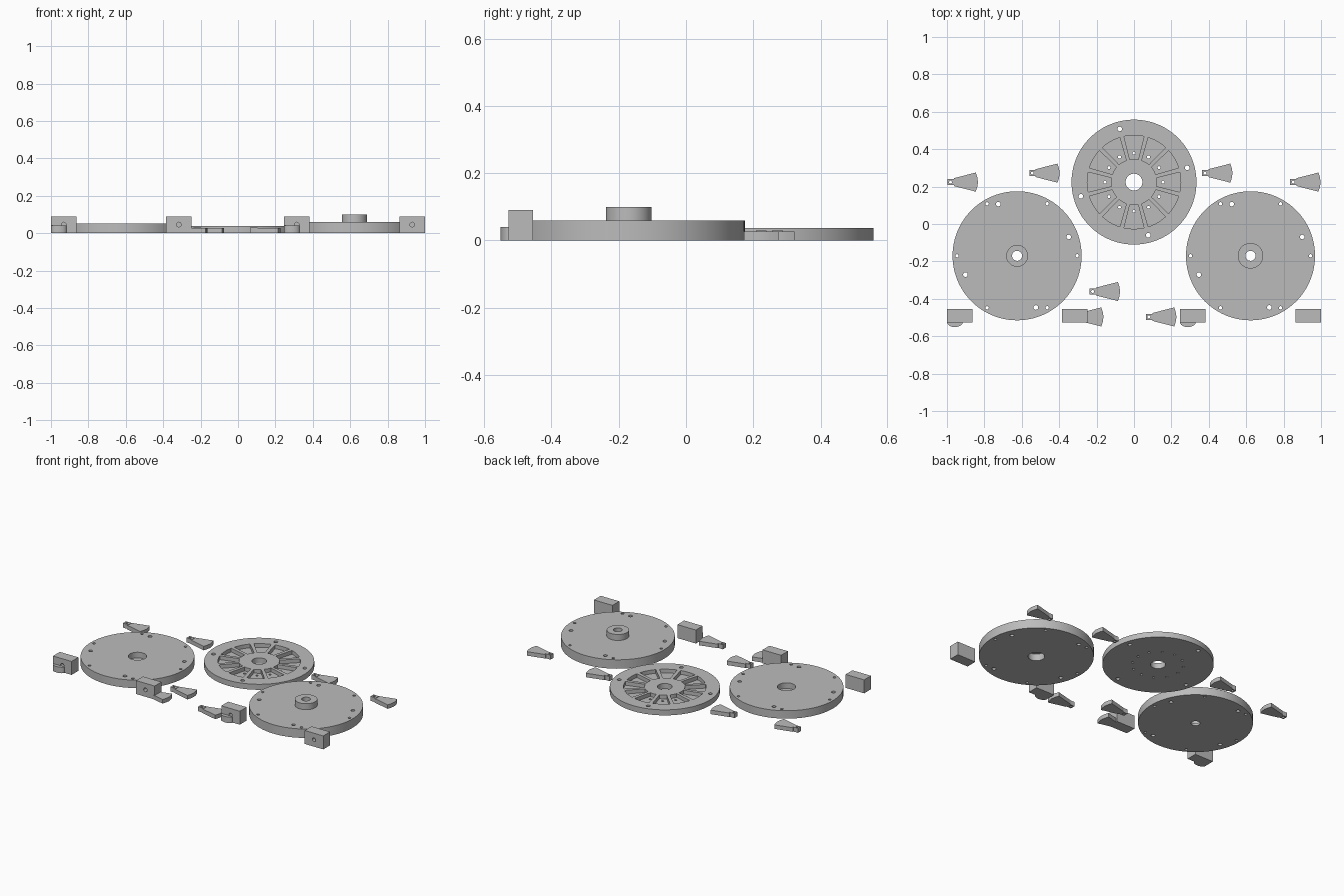
import bpy, bmesh
from math import sin, cos, pi, radians

cube = bpy.data.objects.get("Cube")
if cube:
    bpy.data.objects.remove(cube, do_unlink=True)

# One plain material for every part
grey = bpy.data.materials.new("plain_grey")
grey.use_nodes = True
grey.diffuse_color = (0.5, 0.5, 0.5, 1)
grey.node_tree.nodes["Principled BSDF"].inputs["Base Color"].default_value = (0.5, 0.5, 0.5, 1)


def circle(x, y, r, n=24):
    return [(x + r * cos(2 * pi * i / n), y + r * sin(2 * pi * i / n)) for i in range(n)]


def polar(r, degrees):
    return r * cos(radians(degrees)), r * sin(radians(degrees))


def prism(bm, outline, z0, z1):
    """Extrude a counter-clockwise outline from z0 to z1."""
    low = [bm.verts.new((x, y, z0)) for x, y in outline]
    high = [bm.verts.new((x, y, z1)) for x, y in outline]
    bm.faces.new(low[::-1])
    bm.faces.new(high)
    n = len(low)
    for i in range(n):
        j = (i + 1) % n
        bm.faces.new((low[i], low[j], high[j], high[i]))


def make(name, prisms, location=(0, 0, 0), turn=0):
    bm = bmesh.new()
    for p in prisms:
        prism(bm, *p)
    mesh = bpy.data.meshes.new(name)
    bm.to_mesh(mesh)
    bm.free()
    mesh.materials.append(grey)
    ob = bpy.data.objects.new(name, mesh)
    ob.location = location
    ob.rotation_euler.x = turn
    bpy.context.collection.objects.link(ob)
    return ob


def cut(ob, cutter):
    """Subtract the cutter for good, then discard it."""
    mod = ob.modifiers.new("cut", 'BOOLEAN')
    mod.operation, mod.solver, mod.object = 'DIFFERENCE', 'EXACT', cutter
    cutter.hide_render = True
    graph = bpy.context.evaluated_depsgraph_get()
    result = bpy.data.meshes.new_from_object(ob.evaluated_get(graph))
    ob.modifiers.clear()
    ob.data = result
    bpy.data.objects.remove(cutter, do_unlink=True)


def smooth(ob):
    bpy.ops.object.select_all(action='DESELECT')
    ob.select_set(True)
    bpy.context.view_layer.objects.active = ob
    bpy.ops.object.shade_smooth_by_angle(angle=radians(30))


# Bolt holes shared by both rotor plates
def bolt_holes():
    outer = [(circle(*polar(0.321, 60 * i), 0.009, 16), -0.1, 0.2) for i in range(6)]
    inner = [(circle(*polar(0.294, 20 + 90 * i), 0.0125, 16), -0.1, 0.2) for i in range(4)]
    return outer + inner


# Left rotor plate with a bearing seat sunk into its top
left_at = (-0.625, -0.17, 0)
left_rotor = make("left_rotor", [(circle(0, 0, 0.345, 96), 0, 0.053)], left_at)
cut(left_rotor, make("bolt_cutter", bolt_holes() + [(circle(0, 0, 0.027), -0.1, 0.2)], left_at))
cut(left_rotor, make("seat_cutter", [(circle(0, 0, 0.056, 40), 0.015, 0.2)], left_at))
smooth(left_rotor)

# Right rotor plate with a raised hub and a seat sunk into its underside
right_at = (0.623, -0.17, 0)
right_rotor = make("right_rotor", [(circle(0, 0, 0.345, 96), 0, 0.06)], right_at)
cut(right_rotor, make("bolt_cutter", bolt_holes() + [(circle(0, 0, 0.05, 40), -0.1, 0.2)], right_at))
hub = make("right_rotor_hub", [(circle(0, 0, 0.068, 48), 0.045, 0.1)], right_at)
cut(hub, make("shaft_cutter", [(circle(0, 0, 0.027), -0.1, 0.2)], right_at))
smooth(right_rotor)
smooth(hub)

# Stator ring with twelve open pockets separated by thin spokes
stator_at = (0, 0.224, 0)
stator = make("stator_ring", [(circle(0, 0, 0.334, 96), 0, 0.037)], stator_at)
pockets, pins = [], []
for i in range(12):
    a = 30 * i
    rim = [polar(0.25, a + t * 12.3 / 4) for t in range(-4, 5)]
    root = [polar(0.123, a + t * 10.5 / 2) for t in range(2, -3, -1)]
    pockets.append((rim + root, 0.012, 0.1))
    pins.append((circle(*polar(0.155, a), 0.008, 12), -0.1, 0.2))
mounts = [(circle(*polar(0.294, 15 + 90 * i), 0.0125, 16), -0.1, 0.2) for i in range(4)]
bore = [(circle(0, 0, 0.045, 40), -0.1, 0.2)]
cut(stator, make("pocket_cutter", pockets, stator_at))
cut(stator, make("hole_cutter", pins + mounts + bore, stator_at))
smooth(stator)

# Loose coil cores: a fan-shaped body with a drilled neck
fan = [(0.034, -0.021), (0.151, -0.051), (0.159, -0.026), (0.163, 0),
       (0.159, 0.026), (0.151, 0.051), (0.034, 0.021)]
neck = [(0, -0.016), (0.04, -0.016), (0.04, 0.016), (0, 0.016)]
core_spots = [(-0.997, 0.224), (-0.56, 0.272), (0.364, 0.272), (0.835, 0.224),
              (-0.237, -0.361), (-0.326, -0.497), (0.064, -0.497)]
for i, (x, y) in enumerate(core_spots):
    body = make(f"coil_core_{i + 1}", [(fan, 0, 0.027)], (x, y, 0))
    tab = make(f"coil_core_neck_{i + 1}", [(neck, 0, 0.03)], (x, y, 0))
    cut(tab, make("pin_cutter", [(circle(0.016, 0, 0.008, 12), -0.1, 0.1)], (x, y, 0)))
    smooth(body)

# Support blocks with a blind hole in front; every other one has a rounded foot
block_outline = [(-0.0685, -0.036), (0.0685, -0.036), (0.0685, 0.036), (-0.0685, 0.036)]
foot_outline = [(-0.026 + 0.042 * cos(pi + pi * i / 16), -0.034 + 0.026 * sin(pi + pi * i / 16))
                for i in range(17)]
for i, x in enumerate((-0.9315, -0.3165, 0.314, 0.9315)):
    at = (x, -0.491, 0)
    block = make(f"support_block_{i + 1}", [(block_outline, 0, 0.09)], at)
    cut(block, make("socket_cutter", [(circle(0, 0, 0.0125, 20), -0.02, 0.06)],
                    (x, -0.507, 0.046), pi / 2))
    smooth(block)
    if i % 2 == 0:
        smooth(make(f"support_foot_{i + 1}", [(foot_outline, 0, 0.04)], at))
